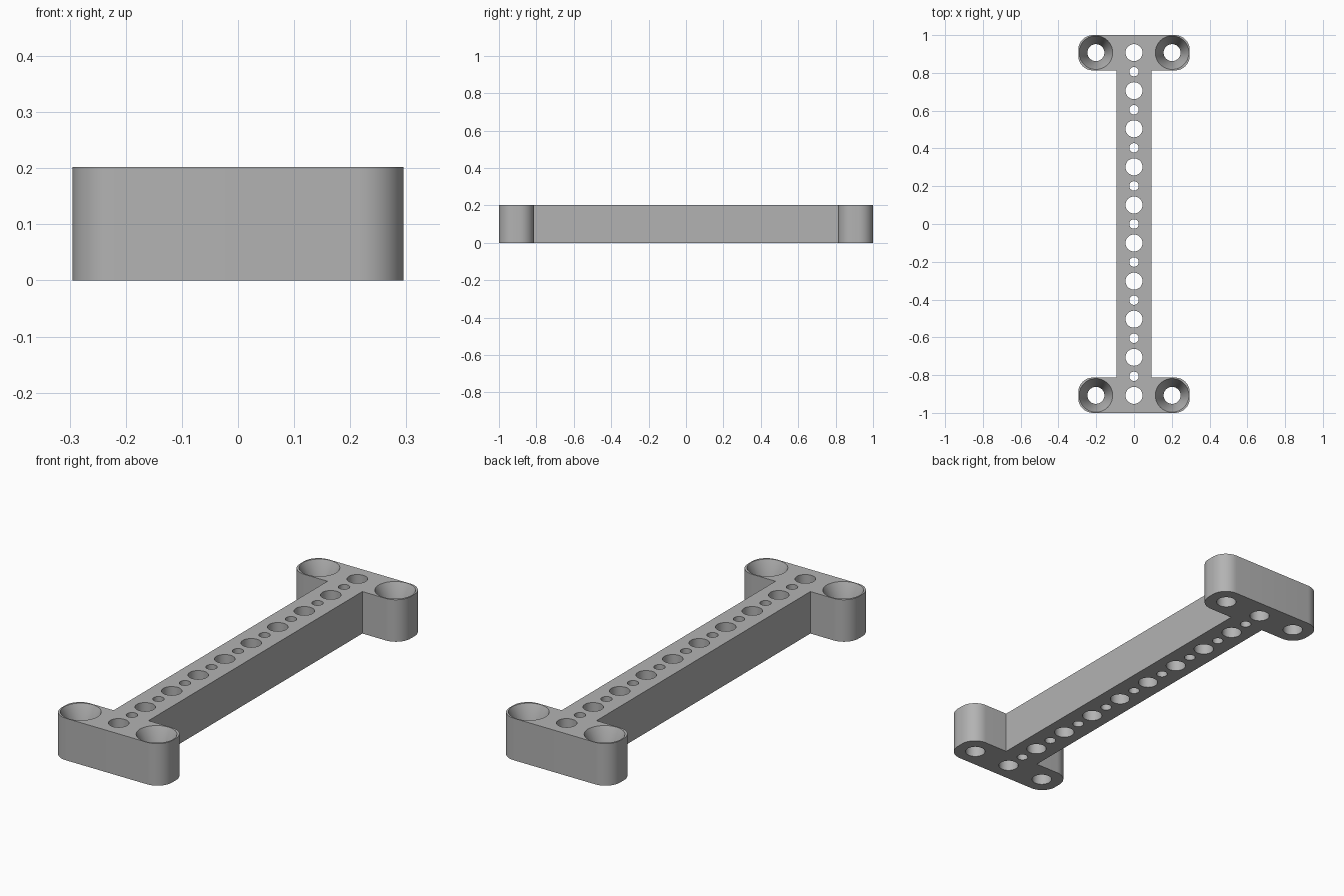
import bpy, bmesh, math
from mathutils import Matrix, Vector

cube = bpy.data.objects.get("Cube")
if cube:
    bpy.data.objects.remove(cube, do_unlink=True)

HEIGHT = 0.202
HALF_LENGTH, HALF_WIDTH = 1.0, 0.295
FLANGE_INNER, WEB_HALF = 0.813, 0.093
CORNER = 0.078
PITCH = 0.1008
BIG, SMALL, SINK = 0.045, 0.025, 0.089
SINK_DEPTH = 0.1

grey = bpy.data.materials.new("plain grey")
grey.use_nodes = True
colour = (0.45, 0.45, 0.45, 1)
grey.diffuse_color = colour
grey.node_tree.nodes["Principled BSDF"].inputs["Base Color"].default_value = colour


def make_object(name, bm):
    mesh = bpy.data.meshes.new(name)
    bmesh.ops.recalc_face_normals(bm, faces=bm.faces)
    bm.to_mesh(mesh)
    bm.free()
    mesh.materials.append(grey)
    obj = bpy.data.objects.new(name, mesh)
    bpy.context.collection.objects.link(obj)
    return obj


# I-shaped bar with rounded flange corners
quarter = [(WEB_HALF, FLANGE_INNER), (HALF_WIDTH, FLANGE_INNER), (HALF_WIDTH, HALF_LENGTH)]
right_half = [(x, -y) for x, y in reversed(quarter)] + quarter
outline = right_half + [(-x, y) for x, y in reversed(right_half)]
bm = bmesh.new()
base = bm.faces.new([bm.verts.new((x, y, 0)) for x, y in outline])
top = bmesh.ops.extrude_face_region(bm, geom=[base])
bmesh.ops.translate(bm, vec=(0, 0, HEIGHT),
                    verts=[v for v in top["geom"] if isinstance(v, bmesh.types.BMVert)])
corners = [e for e in bm.edges
           if abs(e.verts[0].co.z - e.verts[1].co.z) > HEIGHT / 2
           and abs(e.verts[0].co.x) > WEB_HALF * 2]
bmesh.ops.bevel(bm, geom=corners, offset=CORNER, segments=12, profile=0.5, affect='EDGES')
bar = make_object("mounting_bar", bm)


def add_drill(bm, x, y, profile):
    """Closed round cutter from (radius, z) rings."""
    count = 48
    rings = []
    for radius, z in profile:
        angles = [math.tau * i / count for i in range(count)]
        rings.append([bm.verts.new((x + radius * math.cos(a), y + radius * math.sin(a), z))
                      for a in angles])
    for low, high in zip(rings, rings[1:]):
        for i in range(count):
            j = (i + 1) % count
            bm.faces.new((low[i], low[j], high[j], high[i]))
    bm.faces.new(rings[0][::-1])
    bm.faces.new(rings[-1])


# Alternating row of holes, plus countersunk screw holes in the flanges
bm = bmesh.new()
margin = 0.05
for i in range(-9, 10):
    radius = BIG if i % 2 else SMALL
    add_drill(bm, 0, i * PITCH, [(radius, -margin), (radius, HEIGHT + margin)])
slope = (SINK - BIG) / SINK_DEPTH
for sx in (-1, 1):
    for sy in (-1, 1):
        add_drill(bm, sx * PITCH * 2, sy * PITCH * 9,
                  [(BIG, -margin), (BIG, HEIGHT - SINK_DEPTH),
                   (SINK + slope * 0.01, HEIGHT + 0.01)])
drills = make_object("hole_cutter", bm)
drills.hide_render = True

# Cut the holes and smooth the round walls
cut = bar.modifiers.new("holes", 'BOOLEAN')
cut.operation = 'DIFFERENCE'
cut.solver = 'EXACT'
cut.object = drills
bpy.ops.object.select_all(action='DESELECT')
bar.select_set(True)
bpy.context.view_layer.objects.active = bar
bpy.ops.object.modifier_apply(modifier=cut.name)
bpy.data.objects.remove(drills, do_unlink=True)
bpy.ops.object.shade_smooth_by_angle(angle=math.radians(30))
